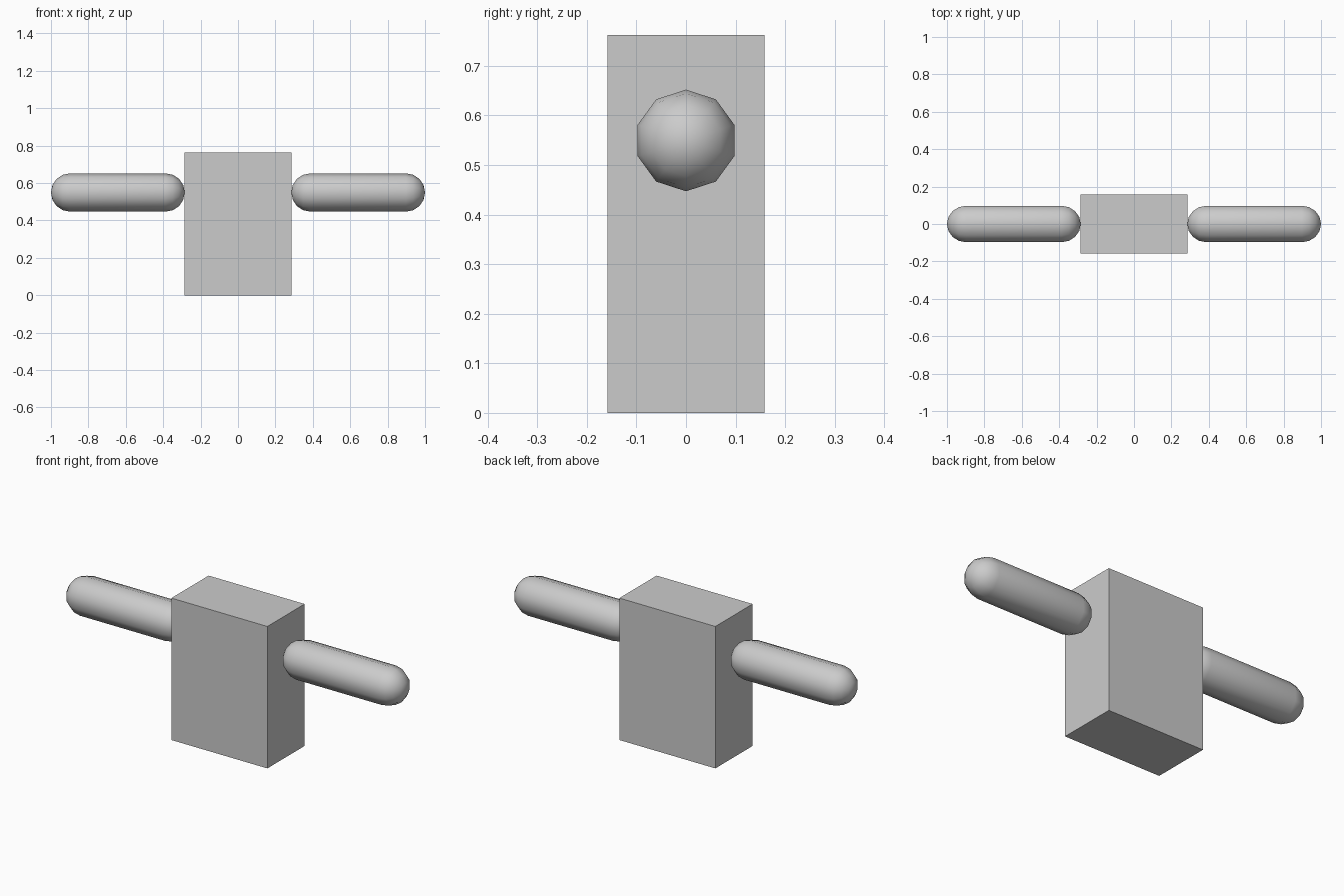
import bpy, bmesh
from math import sin, cos, pi
from mathutils import Matrix, Vector

if "Cube" in bpy.data.objects:
    bpy.data.objects.remove(bpy.data.objects["Cube"])

HALF_W, HALF_D, HEIGHT = 0.285, 0.158, 0.762
ARM_R, ARM_Z, ARM_END = 0.1025, 0.5495, 1.0
SIDES, CAP_STEPS = 10, 4


def add_object(name, bm):
    bmesh.ops.recalc_face_normals(bm, faces=bm.faces)
    mesh = bpy.data.meshes.new(name)
    bm.to_mesh(mesh)
    bm.free()
    obj = bpy.data.objects.new(name, mesh)
    bpy.context.collection.objects.link(obj)
    return obj


# Torso block
bm = bmesh.new()
bmesh.ops.create_cube(bm, size=1)
bmesh.ops.transform(bm, verts=bm.verts,
                    matrix=Matrix.Translation((0, 0, HEIGHT / 2))
                    @ Matrix.Diagonal((2 * HALF_W, 2 * HALF_D, HEIGHT, 1)))
add_object("torso", bm)


# Capsule arm: half-circle caps joined by a straight tube along x
def capsule_arm(name, side):
    rings = []
    for centre, start in ((HALF_W + ARM_R, -pi / 2), (ARM_END - ARM_R, 0)):
        for i in range(CAP_STEPS + 1):
            a = start + pi / 2 * i / CAP_STEPS
            rings.append((centre + ARM_R * sin(a), ARM_R * cos(a)))
    bm = bmesh.new()
    loops = []
    for x, r in rings[1:-1]:
        loops.append([bm.verts.new((side * x, r * sin(2 * pi * k / SIDES),
                                    ARM_Z + r * cos(2 * pi * k / SIDES)))
                      for k in range(SIDES)])
    inner = bm.verts.new((side * HALF_W, 0, ARM_Z))
    outer = bm.verts.new((side * ARM_END, 0, ARM_Z))
    for k in range(SIDES):
        n = (k + 1) % SIDES
        bm.faces.new((inner, loops[0][k], loops[0][n]))
        bm.faces.new((outer, loops[-1][n], loops[-1][k]))
        for a, b in zip(loops, loops[1:]):
            bm.faces.new((a[k], b[k], b[n], a[n]))
    for f in bm.faces:
        f.smooth = True
    add_object(name, bm)


capsule_arm("right_arm", 1)
capsule_arm("left_arm", -1)
